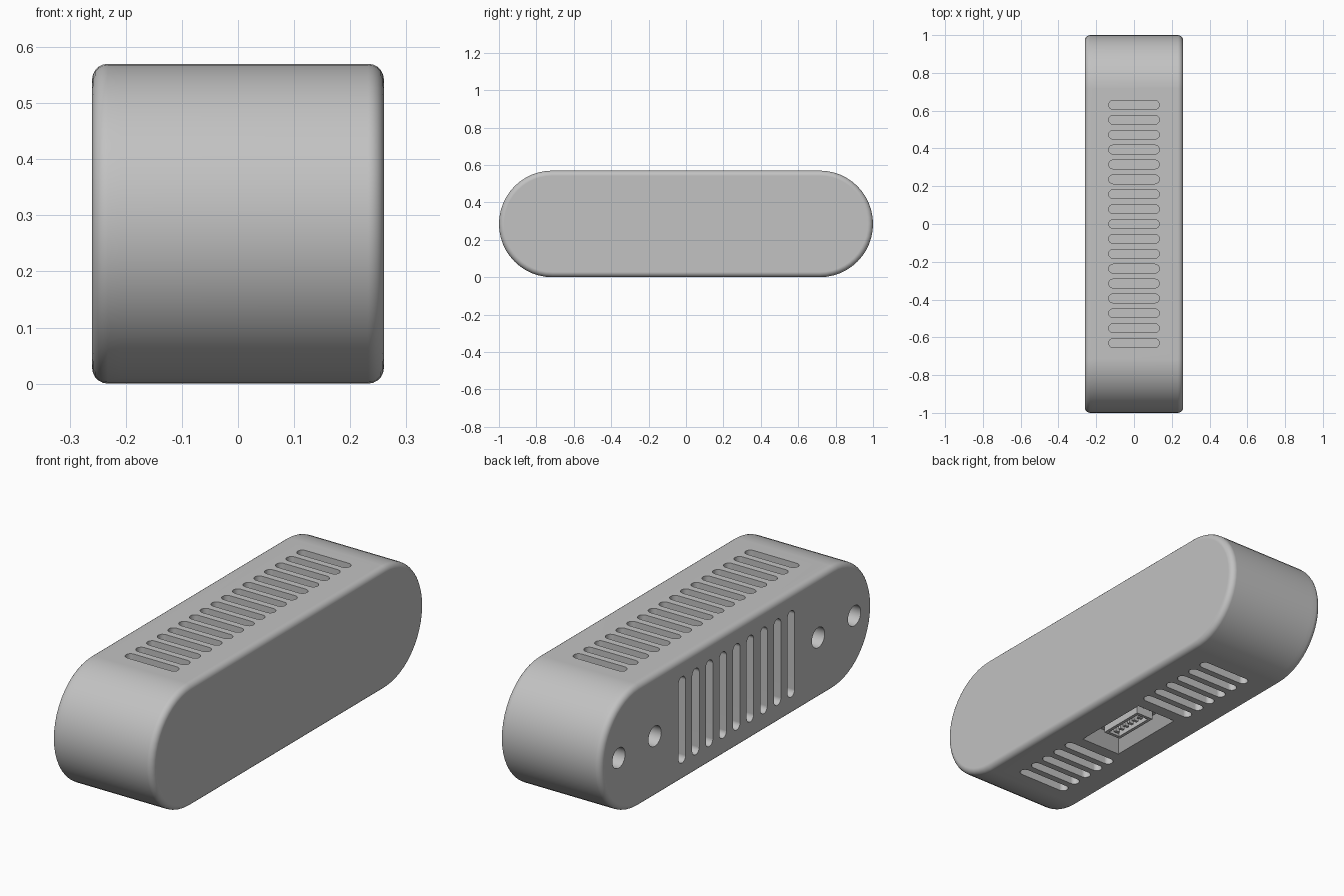
import bpy
import bmesh
from math import pi, sin, cos, radians
from mathutils import Vector

cube = bpy.data.objects.get("Cube")
if cube:
    bpy.data.objects.remove(cube, do_unlink=True)

grey = bpy.data.materials.new("plastic_grey")
grey.use_nodes = True
grey.diffuse_color = (0.54, 0.54, 0.54, 1)
grey.node_tree.nodes["Principled BSDF"].inputs["Base Color"].default_value = grey.diffuse_color

X, Y, Z = Vector((1, 0, 0)), Vector((0, 1, 0)), Vector((0, 0, 1))
RADIUS, STRAIGHT, HALF = 0.285, 0.715, 0.26
SEAM, ROUND = -0.21, 0.028
PITCH = 0.0788


def stadium(half, r, steps=8):
    """Rounded-end outline, long direction along u."""
    pts = []
    for side in (1, -1):
        for i in range(steps + 1):
            a = -pi / 2 + pi * i / steps
            pts.append((side * (half + r * cos(a)), side * r * sin(a)))
    return pts


def circle(r, n=24):
    return [(r * cos(2 * pi * i / n), r * sin(2 * pi * i / n)) for i in range(n)]


def rect(u, v):
    return [(u, v), (-u, v), (-u, -v), (u, -v)]


def loft(bm, centre, u, v, w, rings, caps=True):
    """Skin a stack of (height, outline) rings in the frame u, v, w."""
    loops = [[bm.verts.new(centre + u * a + v * b + w * h) for a, b in outline]
             for h, outline in rings]
    faces = []
    for lower, upper in zip(loops, loops[1:]):
        for i in range(len(lower)):
            j = (i + 1) % len(lower)
            faces.append(bm.faces.new((lower[i], lower[j], upper[j], upper[i])))
    if caps:
        faces += [bm.faces.new(loops[0]), bm.faces.new(loops[-1])]
    bmesh.ops.recalc_face_normals(bm, faces=faces)


def finish(name, bm):
    mesh = bpy.data.meshes.new(name)
    bm.to_mesh(mesh)
    bm.free()
    mesh.materials.append(grey)
    obj = bpy.data.objects.new(name, mesh)
    bpy.context.collection.objects.link(obj)
    return obj


def cut(obj, bm):
    """Subtract a cutter mesh and bake the result."""
    cutter = finish("cutter", bm)
    cutter.hide_render = True
    mod = obj.modifiers.new("cut", 'BOOLEAN')
    mod.operation, mod.solver, mod.object = 'DIFFERENCE', 'EXACT', cutter
    graph = bpy.context.evaluated_depsgraph_get()
    baked = bpy.data.meshes.new_from_object(obj.evaluated_get(graph))
    obj.modifiers.clear()
    obj.data = baked
    bpy.data.objects.remove(cutter, do_unlink=True)


def smooth(obj):
    bpy.ops.object.select_all(action='DESELECT')
    obj.select_set(True)
    bpy.context.view_layer.objects.active = obj
    bpy.ops.object.shade_smooth_by_angle(angle=radians(32))
    mod = obj.modifiers.new("weighted_normals", 'WEIGHTED_NORMAL')
    mod.keep_sharp = True


def rounded_end(x_end, direction):
    """Rings that roll the rim over towards the end face."""
    rings = []
    for i in range(6):
        a = pi / 2 * i / 5
        rings.append((x_end - direction * ROUND * (1 - sin(a)),
                      stadium(STRAIGHT, RADIUS - ROUND * (1 - cos(a)), 24)))
    return rings


def screw_holes(bm):
    for y in (-0.865, -0.6, 0.6, 0.865):
        loft(bm, Vector((0, y, RADIUS)), Y, Z, X, [(-0.3, circle(0.047)), (-0.12, circle(0.047))])


mid = Vector((0, 0, RADIUS))

# Main case
bm = bmesh.new()
loft(bm, mid, Y, Z, X, [(SEAM, stadium(STRAIGHT, RADIUS, 24))] + rounded_end(HALF, 1))
case = finish("main_case", bm)

# Vents above and below, with a gap in the lower row for the port
port = Vector((0, -PITCH / 2, 0))
bm = bmesh.new()
vent = stadium(0.111, 0.0235)
for i in range(17):
    y = (i - 8) * PITCH
    loft(bm, Vector((0, y, 0)), X, Y, Z, [(0.51, vent), (0.62, vent)])
    if not 5 <= i <= 10:
        loft(bm, Vector((0, y, 0)), X, Y, Z, [(-0.05, vent), (0.06, vent)])
loft(bm, port, Y, X, Z, [(-0.02, rect(0.21, 0.117)), (0.06, rect(0.15, 0.067))])
screw_holes(bm)
cut(case, bm)
smooth(case)

# End lid with tall vents and screw holes
bm = bmesh.new()
loft(bm, mid, Y, Z, X, [(SEAM, stadium(STRAIGHT, RADIUS, 24))] + rounded_end(-HALF, -1))
lid = finish("end_lid", bm)
bm = bmesh.new()
tall = stadium(0.175, 0.026)
for i in range(9):
    loft(bm, Vector((0, (i - 4) * 0.1, RADIUS)), Z, Y, X, [(-0.3, tall), (-0.19, tall)])
screw_holes(bm)
cut(lid, bm)
smooth(lid)

# Port socket: an open rectangular collar
bm = bmesh.new()
outer, inner = rect(0.115, 0.045), rect(0.1, 0.03)
loft(bm, port, Y, X, Z, [(0.062, outer), (0.022, outer), (0.022, inner), (0.062, inner)], caps=False)
finish("port_socket", bm)

# Contact pins
bm = bmesh.new()
for i in range(6):
    loft(bm, port + Y * (i - 2.5) * 0.032, Y, X, Z,
         [(0.062, rect(0.007, 0.012)), (0.025, rect(0.007, 0.012))])
finish("port_pins", bm)
